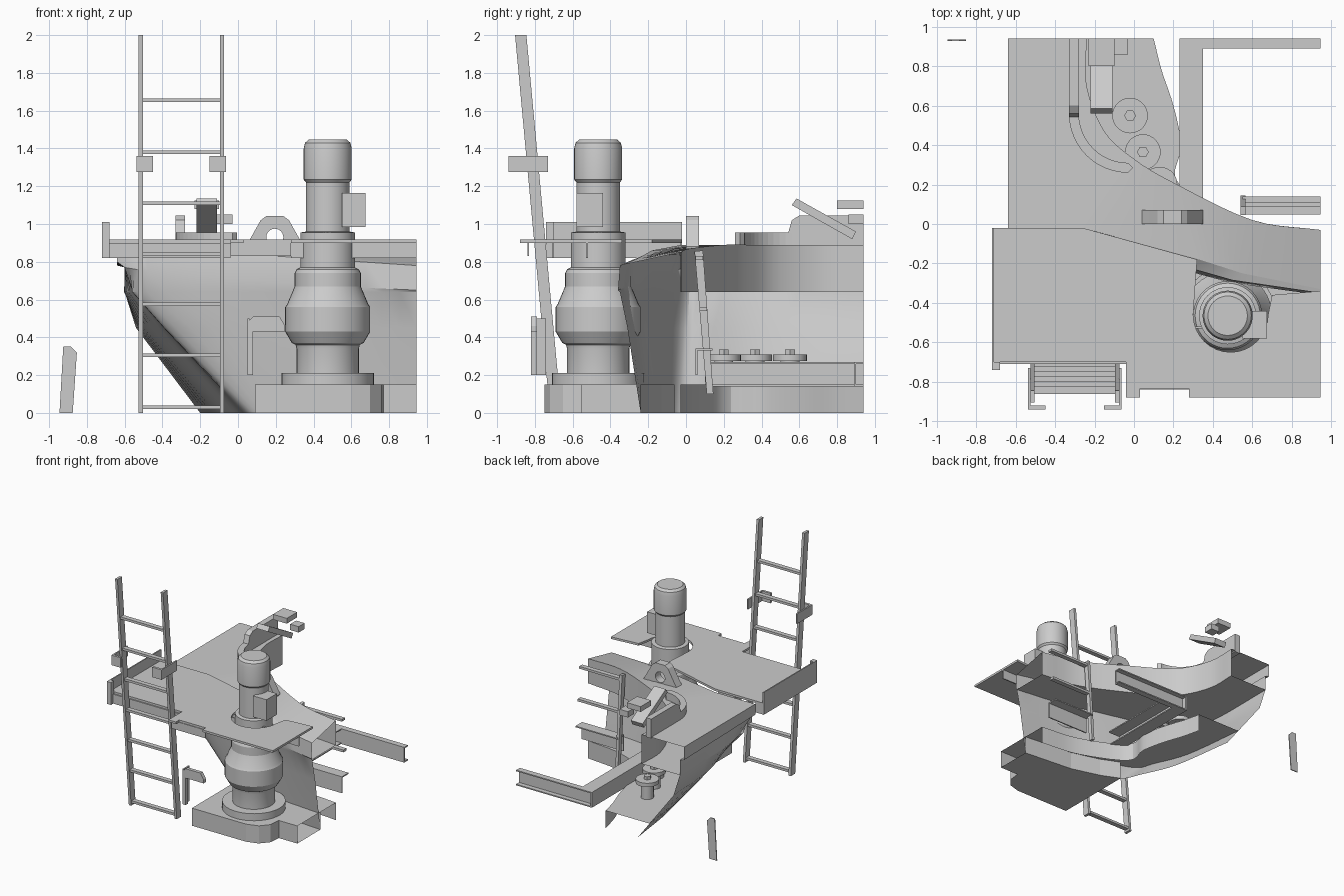
import bpy, bmesh
from math import sin, cos, pi, radians
from mathutils import Vector

if "Cube" in bpy.data.objects:
    bpy.data.objects.remove(bpy.data.objects["Cube"])


def make(name, verts, faces, smooth=None):
    me = bpy.data.meshes.new(name)
    me.from_pydata([tuple(v) for v in verts], [], faces)
    bm = bmesh.new()
    bm.from_mesh(me)
    bmesh.ops.recalc_face_normals(bm, faces=bm.faces)
    bm.to_mesh(me)
    bm.free()
    ob = bpy.data.objects.new(name, me)
    bpy.context.collection.objects.link(ob)
    if smooth:
        bpy.ops.object.select_all(action='DESELECT')
        ob.select_set(True)
        bpy.context.view_layer.objects.active = ob
        bpy.ops.object.shade_smooth_by_angle(angle=radians(smooth))
    return ob


def prism(name, poly, a, b, axis='z', skip=()):
    put = {'x': lambda u, v, t: (t, u, v), 'y': lambda u, v, t: (u, t, v),
           'z': lambda u, v, t: (u, v, t)}[axis]
    n = len(poly)
    verts = [put(u, v, t) for t in (a, b) for u, v in poly]
    faces = [list(range(n)), list(range(n, 2 * n))]
    faces += [[i, (i + 1) % n, (i + 1) % n + n, i + n] for i in range(n) if i not in skip]
    return make(name, verts, faces)


def box(name, x0, x1, y0, y1, z0, z1):
    return prism(name, [(x0, y0), (x1, y0), (x1, y1), (x0, y1)], z0, z1)


def lathe(name, x, y, prof, n=40):
    verts = [(x + r * cos(2 * pi * k / n), y + r * sin(2 * pi * k / n), z)
             for r, z in prof for k in range(n)]
    faces = [[i * n + k, i * n + (k + 1) % n, (i + 1) * n + (k + 1) % n, (i + 1) * n + k]
             for i in range(len(prof) - 1) for k in range(n)]
    faces += [list(range(n)), list(range((len(prof) - 1) * n, len(prof) * n))]
    return make(name, verts, faces, 18)


def curve(pts, n=5, straight=False):
    # Catmull-Rom (or straight) resampling
    p = [Vector(q) for q in pts]
    if straight:
        return [a.lerp(b, k / n) for a, b in zip(p, p[1:]) for k in range(n)] + [p[-1]]
    p = [2 * p[0] - p[1]] + p + [2 * p[-1] - p[-2]]
    out = []
    for i in range(1, len(p) - 2):
        a, b, c, d = p[i - 1:i + 3]
        for k in range(n):
            t = k / n
            out.append(0.5 * (2 * b + (c - a) * t + (2 * a - 5 * b + 4 * c - d) * t * t
                              + (3 * b - a - 3 * c + d) * t ** 3))
    return out + [p[-2]]


def loft(name, rows):
    n = len(rows[0])
    faces = [[i * n + k, i * n + k + 1, (i + 1) * n + k + 1, (i + 1) * n + k]
             for i in range(len(rows) - 1) for k in range(n - 1)]
    return make(name, [v for r in rows for v in r], faces, 25)


def level(pts, z):
    return [Vector((p[0], p[1], z)) for p in pts]


# Flared hull shell, from the cut end on the right round to the cut end at the back
keel = curve(level([(.945, -.24), (.5, -.2), (.25, -.13), (.08, -.06), (0, .1), (-.12, .4), (-.2, .94)], 0))
bilge = curve(level([(.945, -.31), (.5, -.26), (.2, -.19), (-.33, -.04), (-.4, .1), (-.5, .4), (-.54, .94)], .45))
flare = curve(level([(.945, -.35), (.5, -.29), (.2, -.21), (-.48, -.03), (-.56, .1), (-.6, .4), (-.6, .94)], .64))
knuckle = curve([(.945, -.36, .65), (.5, -.3, .67), (.2, -.22, .69), (-.48, -.05, .75),
                 (-.6, -.02, .77), (-.6, .4, .77), (-.6, .94, .77)], straight=True)
rail = curve([(.945, -.35, .78), (.5, -.285, .81), (.2, -.2, .83), (-.48, -.04, .84),
              (-.64, -.02, .8), (-.64, .4, .79), (-.64, .94, .78)], straight=True)
deck_edge = curve([(.945, -.33, .785), (.55, -.25, .82), (.33, -.18, .86), (-.26, -.02, .89),
                   (-.64, -.02, .89), (-.64, .4, .89), (-.64, .94, .89)], straight=True)
loft("hull_shell", [keel, bilge, flare, knuckle, rail, deck_edge])

# Main deck, the wall round its inner edge and the floor of the deck box
inner = curve([(.945, -.03, .85), (.6, .02, .87), (.2, .21, .89), (0, .33, .89), (-.15, .47, .89),
               (-.24, .7, .89), (-.24, .94, .89)])
loft("main_deck", [deck_edge, inner])
loft("deck_box_wall", [inner, level(inner, .64)])
loft("deck_box_floor", [level(inner, .64), flare])

# Lower shelf and its inner skirt
shelf = curve(level([(.945, -.03), (.6, .02), (.23, .2), (.24, .4), (.2, .6), (.14, .78), (.1, .94)], .15))
loft("lower_shelf", [[a.lerp(b, 1 / 3) for a, b in zip(keel, bilge)], shelf, level(shelf, 0)])

# Drive base, left open on the cut end
prism("drive_base", [(.09, -.06), (.09, -.75), (.6, -.75), (.7, -.72), (.76, -.65), (.77, -.55),
                     (.945, -.55), (.945, -.24), (.5, -.2), (.25, -.13)], 0, .15, skip=(6,))

# Vertical drive with motor
MX, MY = .475, -.465
lathe("drive_flange", MX, MY, [(.245, .15), (.245, .21), (.165, .21)])
lathe("drive_column", MX, MY, [(.165, .2), (.165, .34), (.17, .36), (.19, .37), (.225, .43), (.225, .56),
                               (.215, .575), (.175, .67), (.175, .74), (.165, .76), (.145, .77),
                               (.145, .955), (.115, .96), (.115, 1.23)])
lathe("motor_cowl", MX, MY, [(.115, 1.22), (.127, 1.235), (.127, 1.4), (.12, 1.43), (.1, 1.447)])
box("terminal_box", .55, .675, -.58, -.44, .985, 1.165)

# Front platform with a notch round the drive
notch = [(.49 + .19 * cos(a), -.46 + .19 * sin(a)) for a in [pi + pi * k / 16 for k in range(17)]]
prism("front_platform", [(-.72, -.70), (-.04, -.70), (-.04, -.88), (.03, -.88), (.03, -.835), (.28, -.835),
                         (.28, -.88), (.945, -.88), (.945, -.34), (.7, -.36)] + notch[::-1]
      + [(.32, -.18), (-.26, -.02), (-.72, -.02)], .9, .918)
box("platform_front_fascia", -.72, -.04, -.71, -.70, .82, .9)
box("platform_drop", -.04, .28, -.84, -.83, .83, .9)
box("platform_rear_fascia", -.72, -.64, -.03, -.02, .82, .9)
box("platform_side_board", -.72, -.71, -.73, -.02, .82, 1.01)
box("side_board_return", -.72, -.68, -.74, -.70, .82, 1.01)
box("platform_edge_beam", .28, .945, -.53, -.52, .82, .9)

# Boarding ladder leaning outwards
def rail_y(z):
    return -.69 - .0925 * z

for i, x in enumerate((-.515, -.085)):
    s = 1 if i == 0 else -1
    prism(f"ladder_rail_{i}", [(-.72, 0), (-.66, 0), (-.845, 2), (-.905, 2)], x - .011, x + .011, 'x')
    box(f"ladder_bracket_{i}", *sorted((x - s * .022, x + s * .066)), -.94, -.92, 1.275, 1.36)
    box(f"ladder_bracket_arm_{i}", *sorted((x - s * .022, x - s * .01)), -.94, -.73, 1.275, 1.36)
for k, z in enumerate((.03, .305, .575, .84, 1.11, 1.38, 1.655)):
    y = rail_y(z)
    box(f"ladder_rung_{k}", -.51, -.09, y - .02, y + .02, z - .01, z + .01)

# Lifting lug: one half mirrored
arc = [(.045 * sin(pi * k / 12), .93 + .045 * cos(pi * k / 12)) for k in range(13)]
lug = prism("lifting_lug", [(0, .72), (.12, .72), (.155, .88), (.12, .94), (.075, 1.02), (.045, 1.042),
                            (0, 1.042)] + arc, 0, .07, 'y')
lug.location.x = .195
lug.modifiers.new("mirror", 'MIRROR')

# Curved coaming on deck
def ring(r):
    return [(-.03 + r * cos(a), .56 + r * sin(a)) for a in [pi + pi / 2 * k / 12 for k in range(13)]]

prism("deck_coaming", [(-.33, .94)] + ring(.30) + [(-.005, .285)] + ring(.25)[::-1] + [(-.28, .94)], .88, .955)
prism("coaming_upstand", [(.54, .95), (.56, 1.02), (.6, 1.045), (.94, 1.045), (.94, .95)], -.33, -.28, 'x')

# Tilted cover and small plate behind it
prism("tilted_cover", [(.56, 1.1), (.585, 1.135), (.9, .96), (.88, .92)], -.22, -.11, 'x')
box("rear_plate", -.23, -.10, .8, .94, 1.08, 1.125)
box("rear_plate_foot", -.11, -.03, .86, .94, 1.0, 1.05)

# Shelf mounts with hexagon nuts
for i, (x, y) in enumerate(((-.02, .55), (.045, .365), (.13, .2))):
    lathe(f"mount_{i}", x, y, [(.05, .15), (.05, .275), (.09, .275), (.09, .308), (.03, .308)], 28)
    lathe(f"mount_nut_{i}", x, y, [(.03, .3), (.03, .335)], 6)

# Rear outrigger channels
box("outrigger_web", .23, .242, .1, .94, .14, .27)
box("outrigger_rear_web", .23, .945, .89, .9, .14, .27)
for z in (.14, .26):
    box("outrigger_flange", .23, .35, .1, .94, z, z + .01)
    box("outrigger_rear_flange", .23, .945, .89, .94, z, z + .01)

# Inner ladder, cut at the right end
prism("inner_ladder_rail", [(.045, .855), (.09, .86), (.145, .1), (.11, .1)], .54, .565, 'x')
for k, z in enumerate((.55, .82)):
    y = .135 - .08 * z
    box(f"inner_ladder_rung_{k}", .55, .945, y - .02, y + .02, z - .01, z + .01)
box("inner_step_web", .55, .945, .05, .06, .2, .34)
box("inner_step_top", .55, .945, .05, .14, .33, .34)

# Bracket plate beside the drive base
prism("side_bracket", [(.05, .2), (.05, .48), (.08, .51), (.22, .51), (.25, .46), (.25, .43), (.08, .43), (.08, .2)],
      -.82, -.79, 'y')
box("side_bracket_web", .05, .062, -.82, -.74, .2, .5)

# Free-standing marker post
prism("marker_post", [(-.945, 0), (-.875, 0), (-.853, .32), (-.885, .352), (-.925, .352)], .928, .936, 'y')
